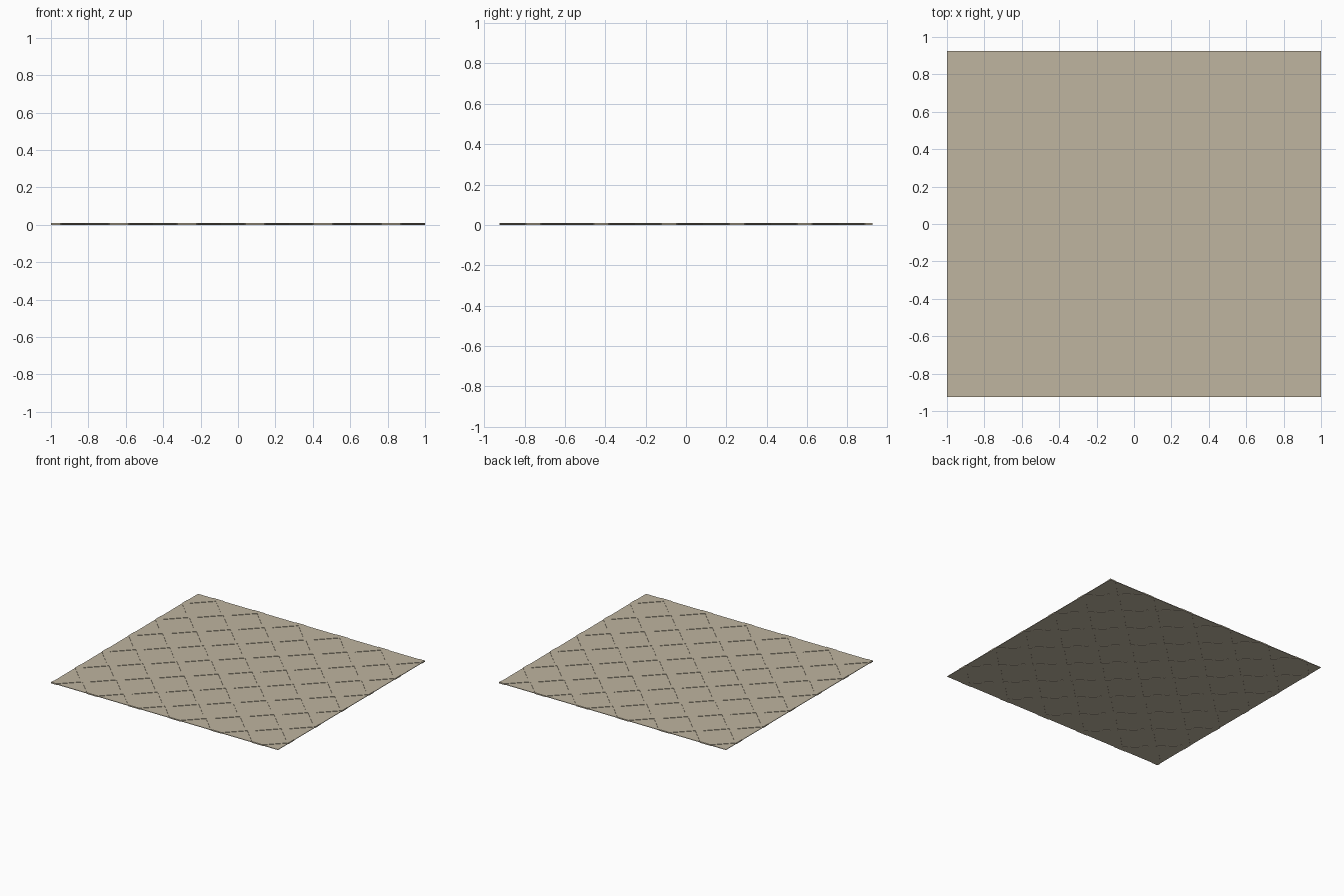
import bpy, bmesh

if "Cube" in bpy.data.objects:
    bpy.data.objects.remove(bpy.data.objects["Cube"])

NX, NY = 11, 11            # cells between neighbouring diamond centres
PX, PY = 2 / NX, 1.85 / NY
R = 0.134                  # half diagonal of a diamond
MID, THICK, RECESS = 0.005, 0.005, 0.003

bm = bmesh.new()


def face(points):
    return bm.faces.new([bm.verts.new(p) for p in points])


def layers(points, half):
    """Matching upper and lower face of a plate region."""
    up = face([(x, y, MID + half) for x, y in points])
    down = face([(x, y, MID - half) for x, y in reversed(points)])
    return [up, down]


def wall(a, b, z0, z1):
    face([(*a, z0), (*b, z0), (*b, z1), (*a, z1)])


panels = []
for i in range(NX):
    for j in range(NY):
        x0, y0 = -1 + i * PX, -0.925 + j * PY
        x1, y1 = x0 + PX, y0 + PY
        corners = [(x0, y0), (x1, y0), (x1, y1), (x0, y1)]
        # the two opposite corners that are diamond centres
        first = 0 if (i + j) % 2 == 1 else 1
        band = []
        for k, c in enumerate(corners):
            if k % 2 != first:
                band.append(c)
                continue
            sx = 1 if c[0] == x0 else -1
            sy = 1 if c[1] == y0 else -1
            px, py = (c[0] + sx * R, c[1]), (c[0], c[1] + sy * R)
            a, b = (py, px) if k % 2 == 0 else (px, py)
            band += [a, b]
            panels += layers([a, c, b], THICK - RECESS)
            # step walls on both sides of the panel
            wall(a, b, MID + THICK - RECESS, MID + THICK)
            wall(a, b, MID - THICK, MID - THICK + RECESS)
            # outer rim of cut diamonds
            for p, on_rim in ((px, abs(c[1]) > 0.924), (py, abs(c[0]) > 0.999)):
                if on_rim:
                    wall(c, p, MID - THICK + RECESS, MID + THICK - RECESS)
        layers(band, THICK)
        # outer rim of the lattice
        for a, b in zip(band, band[1:] + band[:1]):
            if (a[0] == b[0] and abs(a[0]) > 0.999) or (a[1] == b[1] and abs(a[1]) > 0.924):
                wall(a, b, MID - THICK, MID + THICK)

# join quarters of each diamond into one flat panel
bmesh.ops.remove_doubles(bm, verts=bm.verts, dist=1e-4)
panels = {f for f in panels if f.is_valid}
inner = [e for e in bm.edges if len(e.link_faces) == 2 and all(f in panels for f in e.link_faces)]
bmesh.ops.dissolve_edges(bm, edges=inner, use_verts=True)
bmesh.ops.recalc_face_normals(bm, faces=bm.faces)

mesh = bpy.data.meshes.new("diamond_lattice_panel")
bm.to_mesh(mesh)
bm.free()
panel = bpy.data.objects.new("diamond_lattice_panel", mesh)
bpy.context.collection.objects.link(panel)

beige = bpy.data.materials.new("beige")
beige.diffuse_color = (0.52, 0.46, 0.35, 1)
beige.use_nodes = True
beige.node_tree.nodes["Principled BSDF"].inputs["Base Color"].default_value = beige.diffuse_color
mesh.materials.append(beige)
